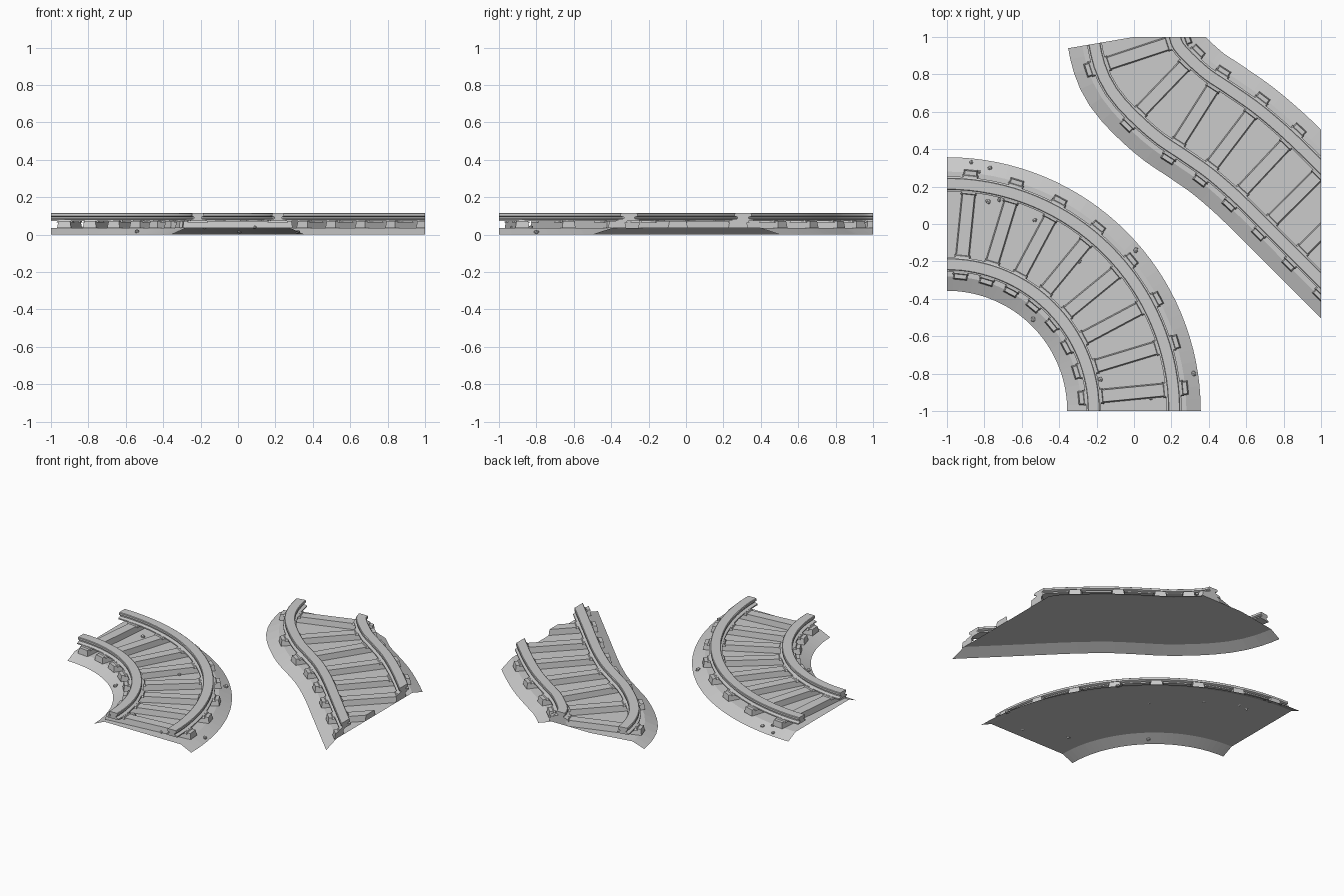
import bpy
import bmesh
import math
import random
from mathutils import Matrix, Vector

random.seed(4)
cube = bpy.data.objects.get("Cube")
if cube:
    bpy.data.objects.remove(cube)

grey = bpy.data.materials.new("plain_grey")
grey.use_nodes = True
COLOUR = (0.6, 0.6, 0.6, 1)
grey.diffuse_color = COLOUR
grey.node_tree.nodes["Principled BSDF"].inputs["Base Color"].default_value = COLOUR

BED_Z = 0.035
GAUGE = 0.215   # centreline to rail
STEPS = 32


def finish(name, bm, solid=True):
    """Trim the part to the square tile and make it an object."""
    for axis in (Vector((1, 0, 0)), Vector((0, 1, 0))):
        geom = bm.verts[:] + bm.edges[:] + bm.faces[:]
        cut = bmesh.ops.bisect_plane(bm, geom=geom, dist=1e-5, plane_co=axis,
                                     plane_no=axis, clear_outer=True)
        if solid:
            edges = [e for e in cut["geom_cut"]
                     if isinstance(e, bmesh.types.BMEdge) and e.is_boundary]
            if edges:
                bmesh.ops.holes_fill(bm, edges=edges, sides=0)
    if solid:
        bmesh.ops.recalc_face_normals(bm, faces=bm.faces)
    else:
        for f in bm.faces:
            f.normal_update()
            if f.normal.z < 0:
                f.normal_flip()
    mesh = bpy.data.meshes.new(name)
    bm.to_mesh(mesh)
    bm.free()
    mesh.materials.append(grey)
    obj = bpy.data.objects.new(name, mesh)
    bpy.context.collection.objects.link(obj)
    return obj


# Paths: a quarter turn, and a bend that straightens onto the diagonal
def quarter_turn(t):
    a = t * math.pi / 2
    return Vector((math.sin(a) - 1, math.cos(a) - 1, 0))


KNOTS = [Vector((x, y, 0)) for x, y in (
    (0, 1.18), (0, 1), (0.06, 0.83), (0.23, 0.655), (0.38, 0.55), (0.51, 0.46),
    (0.62, 0.37), (0.75, 0.25), (1, 0), (1.28, -0.28), (1.5, -0.5))]


def diagonal_bend(t):
    u = t * (len(KNOTS) - 3)
    i = max(0, min(int(u), len(KNOTS) - 4))
    u -= i
    a, b, c, d = KNOTS[i:i + 4]
    return b + 0.5 * u * (c - a + u * (2 * a - 5 * b + 4 * c - d
                                       + u * (3 * (b - c) + d - a)))


def frame(path, t):
    """Position, travel direction and sideways direction on a path."""
    d = (path(t + 0.001) - path(t - 0.001)).normalized()
    return path(t), d, Vector((-d.y, d.x, 0))


def sweep(path, profile, closed):
    bm = bmesh.new()
    rings = []
    for i in range(STEPS + 1):
        p, _, side = frame(path, i / STEPS)
        rings.append([bm.verts.new(p + side * o + Vector((0, 0, z))) for o, z in profile])
    n = len(profile)
    for a, b in zip(rings, rings[1:]):
        for j in range(n if closed else n - 1):
            k = (j + 1) % n
            bm.faces.new((a[j], a[k], b[k], b[j]))
    if closed:
        bm.faces.new(rings[0])
        bm.faces.new(rings[-1])
    return bm


def block(bm, at, offset, length, width, z0, z1, taper):
    """Box across the track, narrower at the top."""
    p, d, side = at
    for v in bmesh.ops.create_cube(bm, size=1)["verts"]:
        top = v.co.z > 0
        s = taper if top else 0
        v.co = (p + d * v.co.x * (width - s) + side * (offset + v.co.y * (length - s))
                + Vector((0, 0, z1 if top else z0)))


def spaced(path, first, gap):
    """Frames at even distances along a path."""
    frames, run, due = [], 0, first
    samples = 600
    for i in range(samples):
        run += (path((i + 1) / samples) - path(i / samples)).length
        if run >= due:
            frames.append(frame(path, (i + 1) / samples))
            due += gap
    return frames


def rail_profile(centre):
    half = [(0.04, 0.072), (0.04, 0.08), (0.02, 0.086), (0.02, 0.094),
            (0.032, 0.099), (0.032, 0.112), (0.028, 0.115)]
    return ([(centre + o, z) for o, z in half]
            + [(centre - o, z) for o, z in reversed(half)])


def build_track(name, path, first, gap):
    # gravel bed: open sheet with sloping shoulders
    bed = [(-0.357, 0), (-0.28, BED_Z), (0.28, BED_Z), (0.357, 0)]
    finish(name + "_bed", sweep(path, bed, False), solid=False)
    # two rails
    for label, s in (("outer", 1), ("inner", -1)):
        rail = finish(f"{name}_{label}_rail", sweep(path, rail_profile(s * GAUGE), True))
        bpy.context.view_layer.objects.active = rail
        rail.select_set(True)
        bpy.ops.object.shade_smooth_by_angle(angle=math.radians(20))
        rail.select_set(False)
    # sleepers and the chairs that hold the rails
    sleepers, chairs = bmesh.new(), bmesh.new()
    for at in spaced(path, first, gap):
        block(sleepers, at, 0, 0.59, 0.075, BED_Z, 0.072, 0.012)
        for s in (1, -1):
            block(chairs, at, s * GAUGE, 0.11, 0.085, 0.066, 0.079, 0.014)
    finish(name + "_sleepers", sleepers)
    finish(name + "_chairs", chairs)


build_track("curve", quarter_turn, math.pi / 32, math.pi / 16)
build_track("bend", diagonal_bend, 0.09, 0.23)

# Loose pebbles scattered on the quarter turn
pebbles = bmesh.new()
for x, y in ((-0.87, 0.33), (-0.83, 0.28), (-0.77, 0.3), (-0.78, 0.12), (-0.72, 0.13),
             (-0.53, 0.02), (-0.29, -0.2), (0.01, -0.14), (0.32, -0.8), (0.09, -0.93),
             (-0.18, -0.83), (-0.54, -0.51)):
    off = abs(math.hypot(x + 1, y + 1) - 1)
    z = BED_Z * min(1, (0.357 - off) / 0.077)
    spin = Matrix.Rotation(random.uniform(0, math.tau), 4, "Z")
    bmesh.ops.create_icosphere(
        pebbles, subdivisions=1, radius=random.uniform(0.012, 0.018),
        matrix=Matrix.Translation((x, y, z + 0.004)) @ spin @ Matrix.Diagonal((1, 0.8, 0.7, 1)))
finish("pebbles", pebbles)
